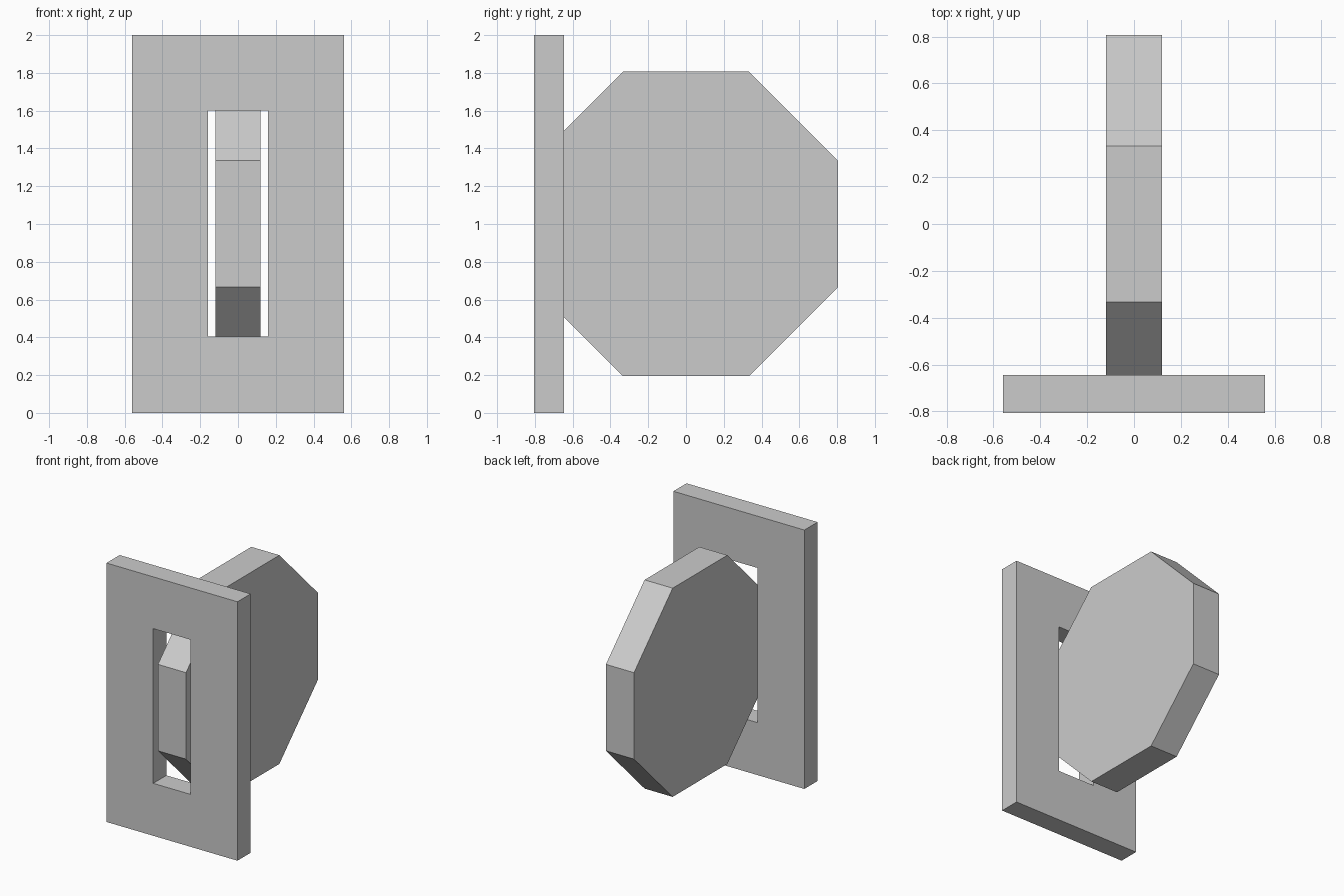
import bpy, bmesh, math
from mathutils import Matrix

if "Cube" in bpy.data.objects:
    bpy.data.objects.remove(bpy.data.objects["Cube"])


def make_object(name, bm):
    bmesh.ops.recalc_face_normals(bm, faces=bm.faces)
    mesh = bpy.data.meshes.new(name)
    bm.to_mesh(mesh)
    bm.free()
    obj = bpy.data.objects.new(name, mesh)
    bpy.context.collection.objects.link(obj)
    return obj


# Wall plate: rectangular frame around a slot, extruded backwards
FRONT, BACK = -0.806, -0.645


def ring(bm, half_width, low, high):
    corners = [(-half_width, low), (half_width, low),
               (half_width, high), (-half_width, high)]
    return [bm.verts.new((x, FRONT, z)) for x, z in corners]


bm = bmesh.new()
outer = ring(bm, 0.56, 0.0, 2.0)
inner = ring(bm, 0.16, 0.405, 1.6)
for i in range(4):
    j = (i + 1) % 4
    bm.faces.new((outer[i], outer[j], inner[j], inner[i]))
extruded = bmesh.ops.extrude_face_region(bm, geom=bm.faces[:])
moved = [v for v in extruded["geom"] if isinstance(v, bmesh.types.BMVert)]
bmesh.ops.translate(bm, verts=moved, vec=(0, BACK - FRONT, 0))
# Keep the front cap, which closes the frame
make_object("slotted_plate", bm)

# Octagonal dial: upright wheel poking into the slot, flush with the plate front
bm = bmesh.new()
radius = 0.806 / math.cos(math.pi / 8)
pose = (Matrix.Translation((0, 0, 1.001))
        @ Matrix.Rotation(math.pi / 2, 4, 'Y')
        @ Matrix.Rotation(math.pi / 8, 4, 'Z'))
bmesh.ops.create_cone(bm, cap_ends=True, segments=8, radius1=radius,
                      radius2=radius, depth=0.24, matrix=pose)
make_object("octagonal_dial", bm)
